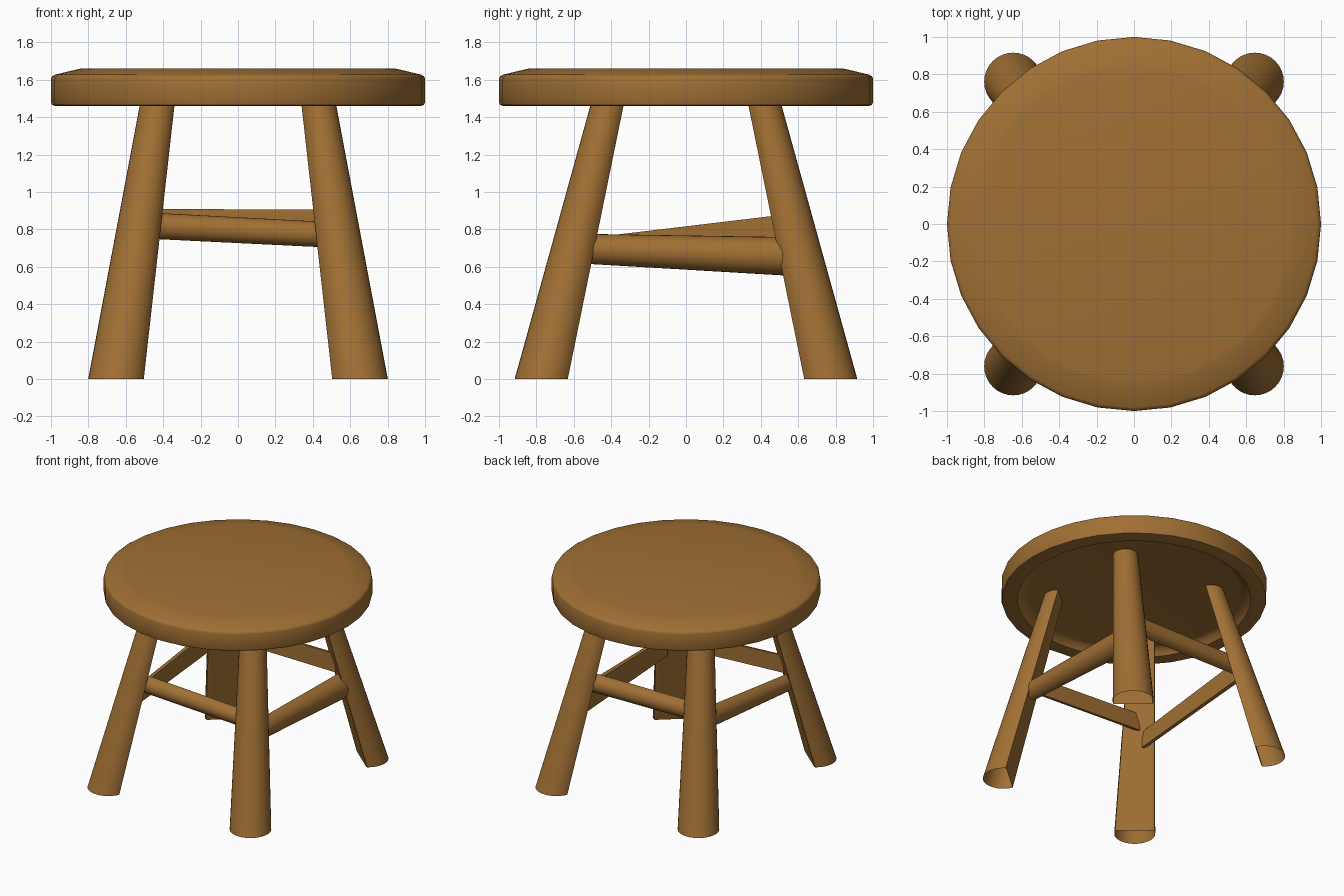
import bpy, bmesh, math
from mathutils import Vector

if "Cube" in bpy.data.objects:
    bpy.data.objects.remove(bpy.data.objects["Cube"])

wood = bpy.data.materials.new("warm brown wood")
wood.diffuse_color = (0.35, 0.16, 0.034, 1)
wood.use_nodes = True
wood.node_tree.nodes["Principled BSDF"].inputs["Base Color"].default_value = wood.diffuse_color


def finish(name, bm, angle):
    bmesh.ops.recalc_face_normals(bm, faces=bm.faces)
    me = bpy.data.meshes.new(name)
    bm.to_mesh(me)
    bm.free()
    ob = bpy.data.objects.new(name, me)
    bpy.context.collection.objects.link(ob)
    me.materials.append(wood)
    bpy.ops.object.select_all(action='DESELECT')
    ob.select_set(True)
    bpy.context.view_layer.objects.active = ob
    bpy.ops.object.shade_smooth_by_angle(angle=math.radians(angle))
    return ob


def loft(name, rings, caps, angle=35):
    """Skin closed rings of points; caps lists the rings to fill."""
    bm = bmesh.new()
    vs = [[bm.verts.new(p) for p in ring] for ring in rings]
    n = len(vs[0])
    for a, b in zip(vs, vs[1:]):
        for i in range(n):
            j = (i + 1) % n
            bm.faces.new((a[i], a[j], b[j], b[i]))
    for c in caps:
        bm.faces.new(vs[c])
    return finish(name, bm, angle)


def circle(cx, cy, z, r, n=32):
    return [Vector((cx + r * math.cos(2 * math.pi * i / n),
                    cy + r * math.sin(2 * math.pi * i / n), z)) for i in range(n)]


# Seat: turned disc with softened edges and shallow recess underneath
profile = [(0.80, 1.512), (0.85, 1.505), (0.88, 1.461), (0.98, 1.461),
           (0.994, 1.465), (1.0, 1.48), (1.0, 1.605), (0.995, 1.618),
           (0.98, 1.627), (0.86, 1.656), (0.84, 1.66)]
loft("seat", [circle(0, 0, z, r) for r, z in profile], (0, -1), 48)


# Legs: splayed, tapered, open at the foot, flattened on the inner side
def leg(name, sx, sy):
    rings = []
    for z in (0, 1.51):
        t = z / 1.46
        c = Vector((sx * (0.646 - 0.217 * t), sy * (0.761 - 0.346 * t), z))
        r = 0.155 - 0.058 * t
        inward = Vector((-sx * 0.65, -sy * 0.76, 0))
        ring = circle(c.x, c.y, z, r)
        for p in ring:
            over = (p - c).dot(inward) - 0.3 * r
            if over > 0:
                p -= inward * over
        rings.append(ring)
    loft(name, rings, (1,))


for side, sx in (("left", -1), ("right", 1)):
    for end, sy in (("front", -1), ("back", 1)):
        leg(f"{end}_{side}_leg", sx, sy)


# Stretchers: half-round rails, flat side facing inward
def stretcher(name, a, b, out, ra, rb, n=14):
    out = Vector(out)
    rings = []
    for p, r in ((a, ra), (b, rb)):
        rings.append([Vector(p) + out * (r * math.sin(math.pi * i / n))
                      + Vector((0, 0, r * math.cos(math.pi * i / n)))
                      for i in range(n + 1)])
    loft(name, rings, (0, 1))


stretcher("front_stretcher", (-0.51, -0.54, 0.822), (0.51, -0.54, 0.770),
          (0, -1, 0), 0.070, 0.068)
stretcher("back_stretcher", (-0.51, 0.54, 0.838), (0.51, 0.54, 0.830),
          (0, 1, 0), 0.072, 0.075)
stretcher("right_stretcher", (0.54, -0.53, 0.696), (0.54, 0.54, 0.656),
          (1, 0, 0), 0.080, 0.103)
stretcher("left_stretcher", (-0.54, -0.55, 0.684), (-0.54, 0.54, 0.798),
          (-1, 0, 0), 0.067, 0.083)
